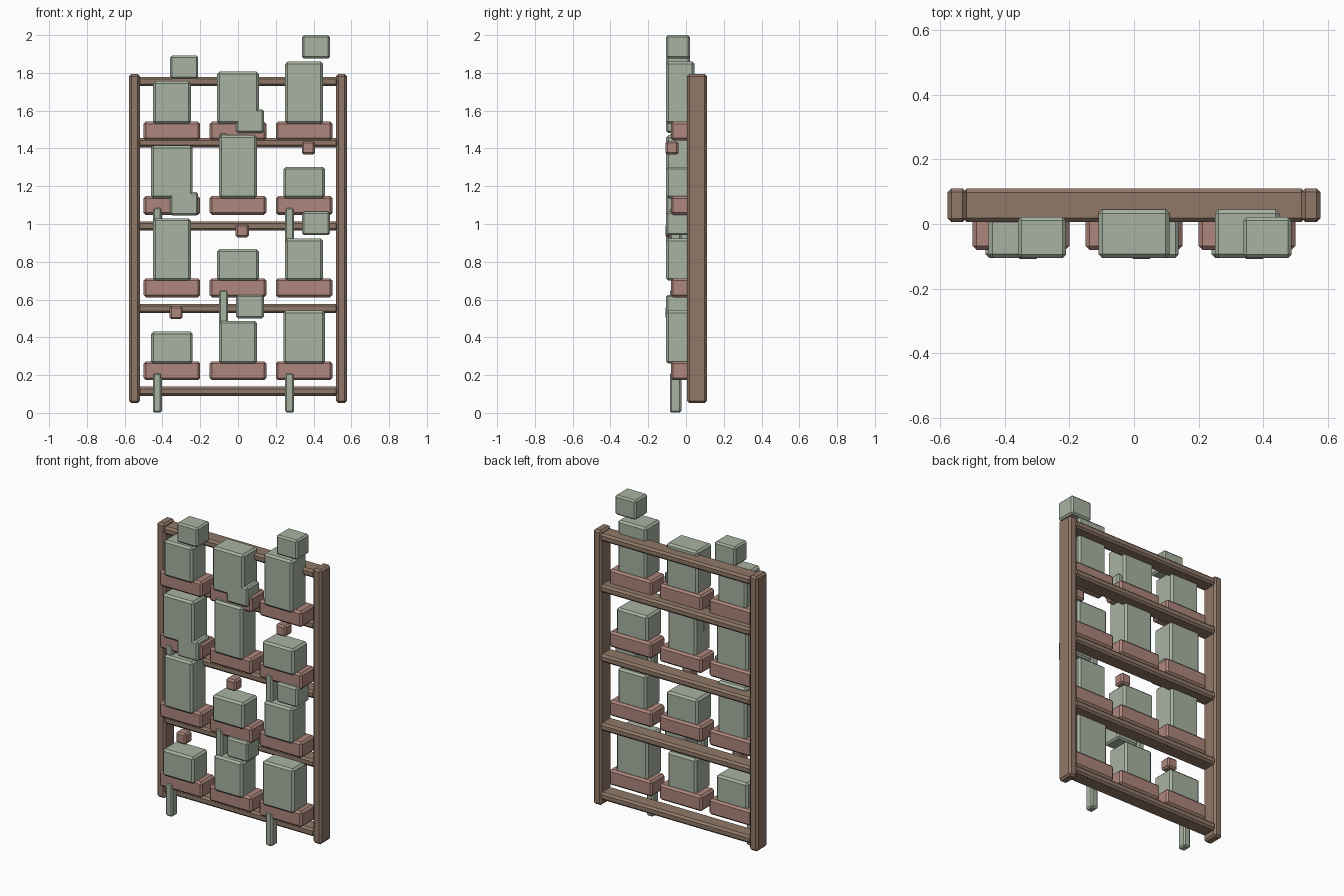
import bpy

if "Cube" in bpy.data.objects:
    bpy.data.objects.remove(bpy.data.objects["Cube"])


def material(name, rgb):
    m = bpy.data.materials.new(name)
    m.diffuse_color = (*rgb, 1)
    m.use_nodes = True
    m.node_tree.nodes["Principled BSDF"].inputs["Base Color"].default_value = m.diffuse_color
    return m


wood = material("wood", (0.28, 0.19, 0.14))
clay = material("clay", (0.42, 0.24, 0.20))
leaf = material("leaf", (0.39, 0.45, 0.36))


def box(name, centre, size, mat, bevel=0.012):
    """Box with a one-step chamfer on every edge."""
    bpy.ops.mesh.primitive_cube_add(size=1, location=centre)
    ob = bpy.context.object
    ob.name = name
    ob.scale = size
    bpy.ops.object.transform_apply(location=False, rotation=False, scale=True)
    mod = ob.modifiers.new("chamfer", 'BEVEL')
    mod.width = bevel
    mod.segments = 1
    ob.data.materials.append(mat)
    return ob


# Frame: two posts and five rails
for side in (-1, 1):
    box("frame_post", (side * 0.548, 0.058, 0.923), (0.058, 0.105, 1.742), wood)
for z in (0.114, 0.553, 0.989, 1.43, 1.754):
    box("frame_rail", (0, 0.058, z), (1.06, 0.103, 0.049), wood)

# Pots with block foliage: (pot bottom, foliage tops left to right)
columns = (-0.35, 0, 0.35)
rows = (
    (0.173, (0.43, 0.487, 0.542)),
    (0.612, (1.03, 0.867, 0.923)),
    (1.048, (1.415, 1.47, 1.302)),
    (1.442, (1.757, 1.807, 1.86)),
)
for r, (base, tops) in enumerate(rows):
    for c, (x, top) in enumerate(zip(columns, tops)):
        box("pot", (x, -0.01, base + 0.05), (0.3, 0.14, 0.1), clay)
        low = base + 0.088
        width = 0.22 if (r + c) % 2 == 0 else 0.2
        box("foliage", (x, -0.03, (low + top) / 2), (width, 0.15, top - low), leaf)
        # Hanging stem under every other pot
        if (r + c) % 2 == 0:
            box("trailing_stem", (x - 0.077, -0.055, base - 0.066),
                (0.048, 0.06, 0.212), leaf, 0.009)

# Small leaf clumps
for x, z in ((-0.285, 1.83), (0.413, 1.938), (0.064, 1.545),
             (-0.285, 1.108), (0.413, 1.003), (0.064, 0.563)):
    box("leaf_clump", (x, -0.042, z), (0.148, 0.126, 0.124), leaf, 0.01)

# Small fruit blocks
for x, z in ((0.373, 1.403), (0.023, 0.964), (-0.328, 0.531)):
    box("fruit", (x, -0.074, z), (0.07, 0.07, 0.07), clay, 0.01)
